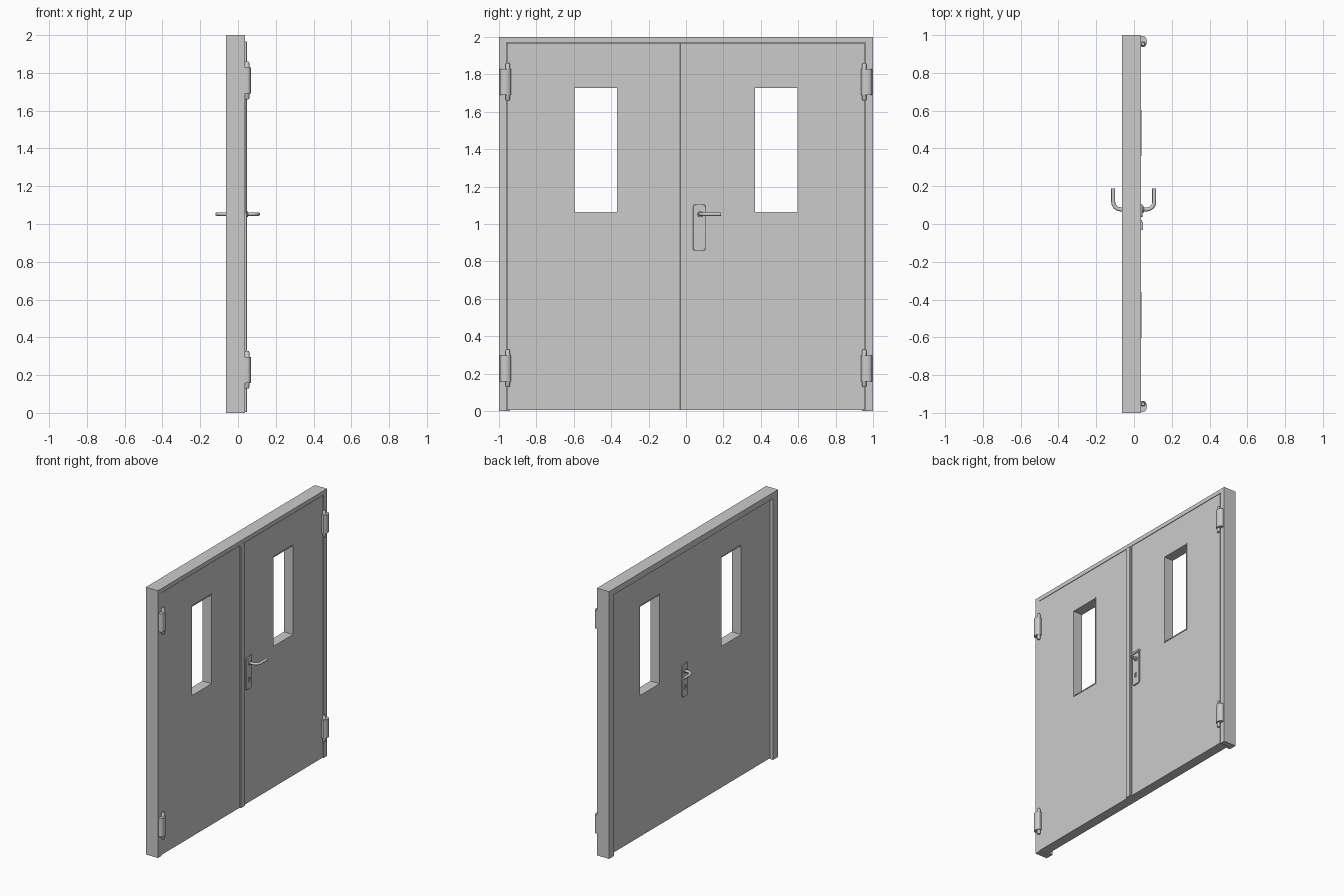
import bpy, bmesh, math
from mathutils import Vector

if "Cube" in bpy.data.objects:
    bpy.data.objects.remove(bpy.data.objects["Cube"])

FRONT, BACK = 0.037, -0.037      # faces of the door leaves


def finish(name, bm, smooth=False):
    bmesh.ops.recalc_face_normals(bm, faces=bm.faces[:])
    me = bpy.data.meshes.new(name)
    bm.to_mesh(me)
    bm.free()
    ob = bpy.data.objects.new(name, me)
    bpy.context.collection.objects.link(ob)
    if smooth:
        bpy.ops.object.select_all(action='DESELECT')
        ob.select_set(True)
        bpy.context.view_layer.objects.active = ob
        bpy.ops.object.shade_smooth_by_angle(angle=math.radians(35))
    return ob


def loft(name, rings, caps=True, closed=False, smooth=False):
    """Skin equal-length rings of points into a solid."""
    bm = bmesh.new()
    vs = [[bm.verts.new(p) for p in r] for r in rings]
    n = len(vs[0])
    pairs = list(zip(vs, vs[1:])) + ([(vs[-1], vs[0])] if closed else [])
    for a, b in pairs:
        for i in range(n):
            j = (i + 1) % n
            bm.faces.new((a[i], a[j], b[j], b[i]))
    if caps and not closed:
        bm.faces.new(vs[0])
        bm.faces.new(vs[-1])
    return finish(name, bm, smooth)


def box(name, x0, x1, y0, y1, z0, z1):
    return loft(name, [[(x, y0, z0), (x, y1, z0), (x, y1, z1), (x, y0, z1)] for x in (x0, x1)])


def rounded(y0, y1, z0, z1, r, seg=5):
    pts = []
    for k, (cy, cz) in enumerate([(y1 - r, z1 - r), (y0 + r, z1 - r), (y0 + r, z0 + r), (y1 - r, z0 + r)]):
        for i in range(seg + 1):
            a = math.pi / 2 * (k + i / seg)
            pts.append((cy + r * math.cos(a), cz + r * math.sin(a)))
    return pts


def cut(ob, cutter):
    cutter.hide_render = True
    cutter.hide_viewport = True
    m = ob.modifiers.new("cut", 'BOOLEAN')
    m.operation, m.object, m.solver = 'DIFFERENCE', cutter, 'EXACT'


# Stepped frame profile swept round the two jambs and the head
section = [(-0.063, 0), (FRONT, 0), (FRONT, 0.04), (BACK, 0.04), (BACK, 0.06), (-0.063, 0.06)]
path = [lambda d: (-1 + d, 0), lambda d: (-1 + d, 2 - d * 0.75),
        lambda d: (1 - d, 2 - d * 0.75), lambda d: (1 - d, 0)]
loft("door_frame", [[(x, *p(d)) for x, d in section] for p in path])

# Leaves with window openings and slim glazing beads
for side, y0, y1, w0, w1 in (("left", -0.957, 0, -0.604, -0.36), ("right", 0, 0.955, 0.36, 0.604)):
    z0, z1 = 1.055, 1.735
    leaf = box(side + "_leaf", BACK, FRONT - 0.001, y0, y1, 0.006, 1.967)
    cut(leaf, box(side + "_window_cutter", -0.2, 0.2, w0, w1, z0, z1))
    bead = []
    for x, d in ((BACK - 0.002, 0), (FRONT + 0.002, 0), (FRONT + 0.001, 0.008), (BACK - 0.001, 0.008)):
        bead.append([(x, w0 + d, z0 + d), (x, w1 - d, z0 + d), (x, w1 - d, z1 - d), (x, w0 + d, z1 - d)])
    loft(side + "_window_bead", bead, closed=True)

# Cover strip over the meeting edge
strip = [(FRONT - 0.002, -0.032), (0.045, -0.032), (0.047, -0.03), (0.047, 0.01),
         (0.042, 0.012), (0.042, 0.02), (FRONT - 0.002, 0.02)]
loft("meeting_strip", [[(x, y, z) for x, y in strip] for z in (0.006, 1.967)])

# Hinges: curved cover around a pin with stepped ends
for s in (-1, 1):
    for zc in (0.228, 1.76):
        name = ("right" if s > 0 else "left") + ("_upper" if zc > 1 else "_lower")
        cover = [(FRONT - 0.002, 0.994), (0.05, 0.994)]
        cover += [(0.05 + 0.018 * math.sin(a), 0.968 + 0.026 * math.cos(a))
                  for a in [math.radians(22.5 * i) for i in range(1, 5)]]
        cover += [(0.067, 0.953), (0.06, 0.942), (0.052, 0.936), (FRONT - 0.002, 0.936)]
        loft(name + "_hinge_cover", [[(x, s * y, z) for x, y in cover]
                                     for z in (zc - 0.069, zc + 0.069)], smooth=True)
        pin = [(0.008, -0.1), (0.012, -0.094), (0.012, 0.094), (0.008, 0.1)]
        loft(name + "_hinge_pin", [[(0.048 + r * math.cos(math.tau * i / 16),
                                     s * 0.953 + r * math.sin(math.tau * i / 16), zc + z)
                                    for i in range(16)] for r, z in pin], smooth=True)

# Lever handle and key plate on both faces
for s, name in ((1, "front"), (-1, "back")):
    f = s * FRONT
    layers = [(-0.002, 0), (0.006, 0), (0.008, 0.002)]
    plate = loft(name + "_handle_plate",
                 [[(f + s * x, y, z) for y, z in rounded(0.037 + d, 0.105 - d, 0.857 + d, 1.105 - d, 0.014)]
                  for x, d in layers], smooth=True)
    key = loft(name + "_keyhole_cutter",
               [[(f + s * x, y, z) for y, z in rounded(0.061, 0.081, 0.91, 0.948, 0.0095)]
                for x in (0.001, 0.05)])
    cut(plate, key)
    # Round collar
    loft(name + "_handle_collar",
         [[(f + s * x, 0.077 + r * math.cos(math.tau * i / 20), 1.052 + r * math.sin(math.tau * i / 20))
           for i in range(20)] for x, r in ((0.004, 0.016), (0.014, 0.016), (0.016, 0.014))], smooth=True)
    # Lever swept along an L with a rounded bend; return end points along +y
    tip = 0.107 if s > 0 else 0.11
    R = 0.04
    line = [(0.04, 0.077)] + [(tip - R + R * math.sin(a), 0.077 + R - R * math.cos(a))
                              for a in [math.radians(15 * i) for i in range(7)]] + [(tip, 0.187)]
    rings = []
    for k, (x, y) in enumerate(line):
        a = math.radians(min(max(15 * (k - 1), 0), 90))
        nx, ny = math.sin(a), -math.cos(a)
        rings.append([(s * (x + nx * 0.0105 * math.cos(t)), y + ny * 0.0105 * math.cos(t),
                       1.052 + 0.009 * math.sin(t)) for t in [math.tau * i / 16 for i in range(16)]])
    loft(name + "_lever", rings, smooth=True)
